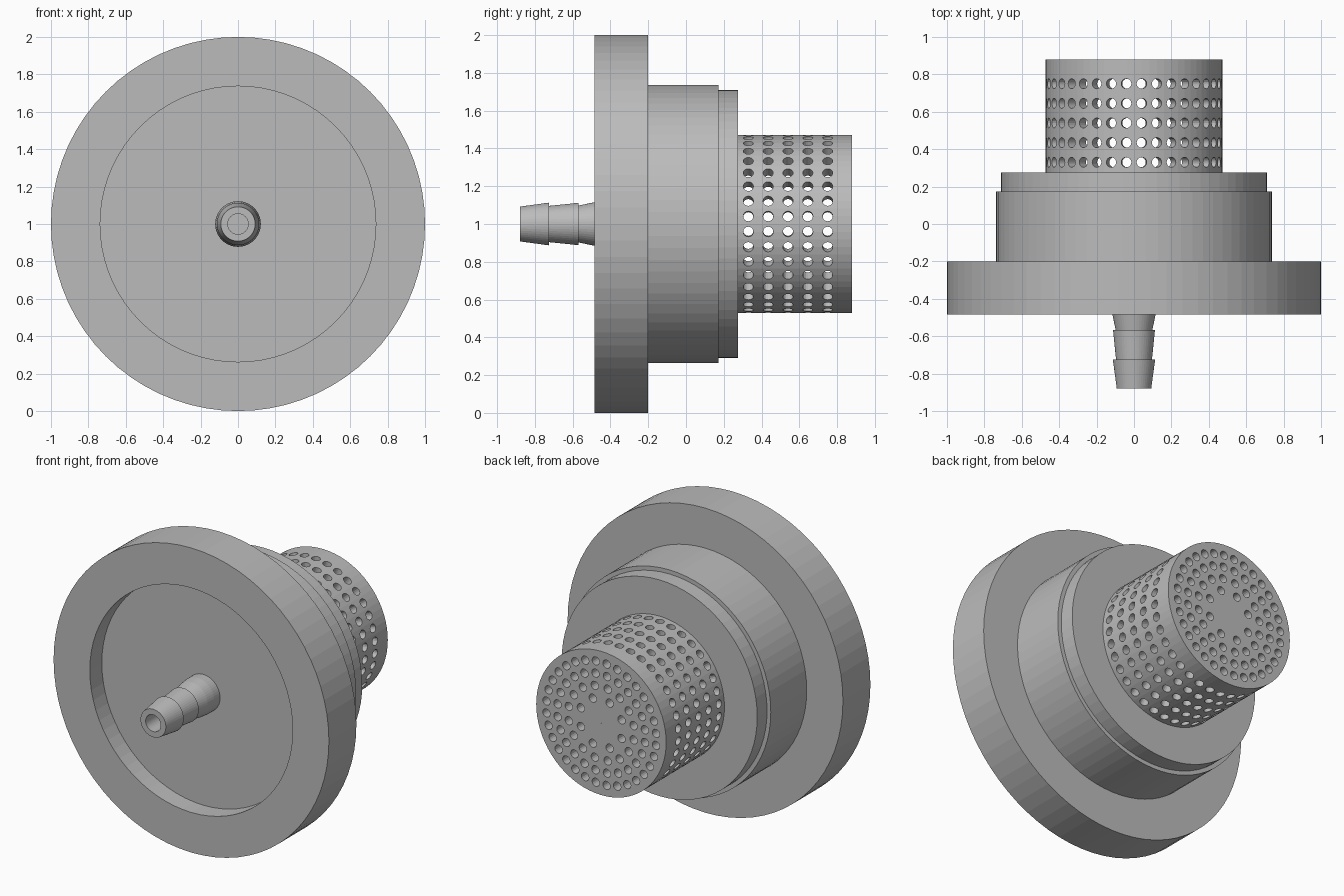
import bpy
import bmesh
from math import cos, sin, tau, pi
from mathutils import Matrix, Vector

default = bpy.data.objects.get("Cube")
if default:
    bpy.data.objects.remove(default, do_unlink=True)

SIDES = 72
AXIS = Vector((0, 0, 1))  # centre line runs along y at this height

grey = bpy.data.materials.new("plain grey")
grey.use_nodes = True
grey.diffuse_color = (0.5, 0.5, 0.5, 1)
grey.node_tree.nodes["Principled BSDF"].inputs["Base Color"].default_value = (0.5, 0.5, 0.5, 1)


def make_object(name, bm):
    bmesh.ops.recalc_face_normals(bm, faces=bm.faces)
    mesh = bpy.data.meshes.new(name)
    bm.to_mesh(mesh)
    bm.free()
    mesh.materials.append(grey)
    obj = bpy.data.objects.new(name, mesh)
    bpy.context.collection.objects.link(obj)
    return obj


def lathe(name, profile, sides=SIDES):
    """Turn a closed (y, radius) profile around the centre line."""
    bm = bmesh.new()
    rings = []
    for i in range(sides):
        a = tau * i / sides
        rings.append([bm.verts.new(AXIS + Vector((r * cos(a), y, r * sin(a)))) for y, r in profile])
    n = len(profile)
    for i in range(sides):
        here, there = rings[i], rings[(i + 1) % sides]
        for j in range(n):
            k = (j + 1) % n
            bm.faces.new((here[j], here[k], there[k], there[j]))
    return make_object(name, bm)


def add_pin(bm, centre, direction, radius, depth):
    turn = direction.to_track_quat("Z", "Y").to_matrix().to_4x4()
    bmesh.ops.create_cone(bm, cap_ends=True, segments=16, radius1=radius, radius2=radius,
                          depth=depth, matrix=Matrix.Translation(centre) @ turn)


# Wide front ring
lathe("front_flange", [(-0.485, 0.737), (-0.485, 1), (-0.2, 1), (-0.2, 0.737)])

# Stepped hollow body, its front wall set back inside the flange
lathe("main_body", [(-0.36, 0.055), (-0.36, 0.737), (0.173, 0.737), (0.173, 0.71),
                    (0.275, 0.71), (0.275, 0.41), (-0.2, 0.41), (-0.2, 0.055)])

# Barbed hose connector with a bore
lathe("hose_barb", [(-0.88, 0.055), (-0.88, 0.092), (-0.725, 0.113), (-0.725, 0.096),
                    (-0.568, 0.112), (-0.568, 0.098), (-0.48, 0.116), (-0.42, 0.122),
                    (-0.35, 0.122), (-0.35, 0.055)], 48)

# Strainer basket: an open-fronted cup
basket = lathe("strainer_basket", [(0.26, 0.41), (0.26, 0.472), (0.88, 0.472), (0.88, 0),
                                   (0.82, 0), (0.82, 0.41)][:3]
               + [(0.88, 0.03), (0.82, 0.03), (0.82, 0.41)])
lathe("basket_cap_centre", [(0.82, 0.001), (0.82, 0.031), (0.88, 0.031), (0.88, 0.001)])

# Hole pins: five rows round the wall, four rings in the end cap
pins = bmesh.new()
for row in range(5):
    for i in range(36):
        a = tau * (i + 0.5) / 36
        out = Vector((cos(a), 0, sin(a)))
        add_pin(pins, AXIS + out * 0.44 + Vector((0, 0.33 + 0.105 * row, 0)), out, 0.027, 0.13)
for ring_radius, count in ((0.4, 32), (0.32, 24), (0.24, 16), (0.16, 8)):
    for i in range(count):
        a = tau * (i + 0.5) / count
        spot = AXIS + Vector((cos(a) * ring_radius, 0.86, sin(a) * ring_radius))
        add_pin(pins, spot, Vector((0, 1, 0)), 0.027, 0.13)
cutter = make_object("hole_cutter", pins)
cutter.hide_render = True
cutter.hide_viewport = True

cut = basket.modifiers.new("holes", "BOOLEAN")
cut.operation = "DIFFERENCE"
cut.solver = "EXACT"
cut.object = cutter
